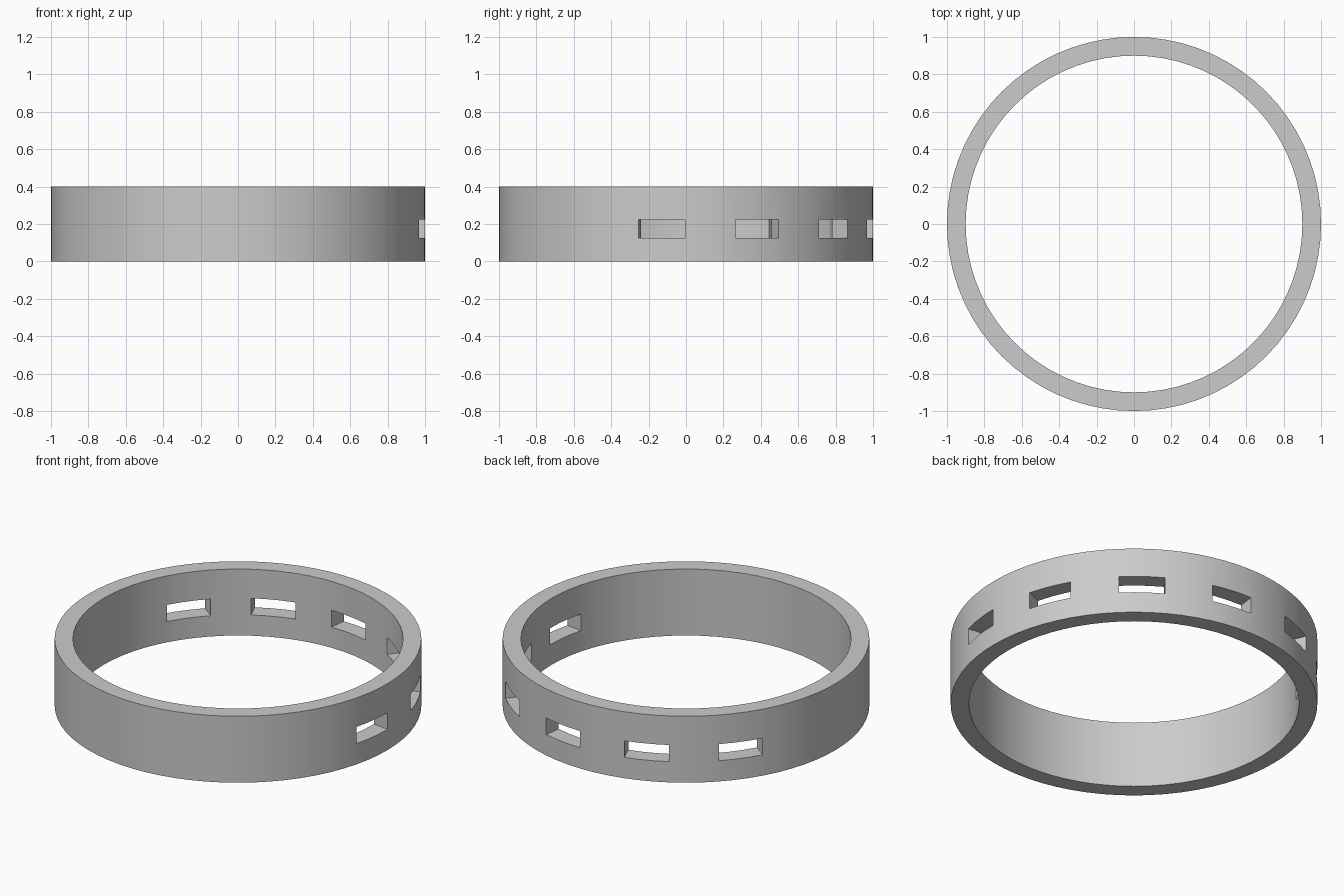
import bpy, bmesh, math
from mathutils import Matrix

if "Cube" in bpy.data.objects:
    bpy.data.objects.remove(bpy.data.objects["Cube"])

OUTER, INNER, HEIGHT, SIDES = 1.0, 0.9, 0.4, 72
SLOT_W, SLOT_H, SLOT_Z = 0.25, 0.10, 0.175


def new_object(name, bm):
    bmesh.ops.recalc_face_normals(bm, faces=bm.faces)
    mesh = bpy.data.meshes.new(name)
    bm.to_mesh(mesh)
    bm.free()
    obj = bpy.data.objects.new(name, mesh)
    bpy.context.collection.objects.link(obj)
    return obj


# Ring band: rectangular wall section spun around z
bm = bmesh.new()
section = [(INNER, 0), (OUTER, 0), (OUTER, HEIGHT), (INNER, HEIGHT)]
verts = [bm.verts.new((r, 0, z)) for r, z in section]
edges = [bm.edges.new((verts[i], verts[(i + 1) % 4])) for i in range(4)]
bmesh.ops.spin(bm, geom=verts + edges, cent=(0, 0, 0), axis=(0, 0, 1),
               angle=math.tau, steps=SIDES, use_duplicate=False)
bmesh.ops.remove_doubles(bm, verts=bm.verts, dist=1e-4)
band = new_object("ring_band", bm)

# Slot cutters: six boxes, 30 degrees apart, on the right and back
bm = bmesh.new()
for i in range(6):
    turn = Matrix.Rotation(math.radians(-7.5 + 30 * i), 4, 'Z')
    place = Matrix.Translation((0.95, 0, SLOT_Z))
    size = Matrix.Diagonal((0.3, SLOT_W, SLOT_H, 1))
    bmesh.ops.create_cube(bm, size=1, matrix=turn @ place @ size)
cutter = new_object("slot_cutter", bm)
cutter.hide_render = True
cutter.hide_set(True)

# Cut the slots through the wall
cut = band.modifiers.new("slots", 'BOOLEAN')
cut.operation = 'DIFFERENCE'
cut.solver = 'EXACT'
cut.object = cutter

# Apply the cut, then shade the curved wall smooth with crisp rims
bpy.context.view_layer.objects.active = band
band.select_set(True)
bpy.ops.object.modifier_apply(modifier=cut.name)
bpy.data.objects.remove(cutter)
bpy.ops.object.shade_smooth_by_angle(angle=math.radians(30))
